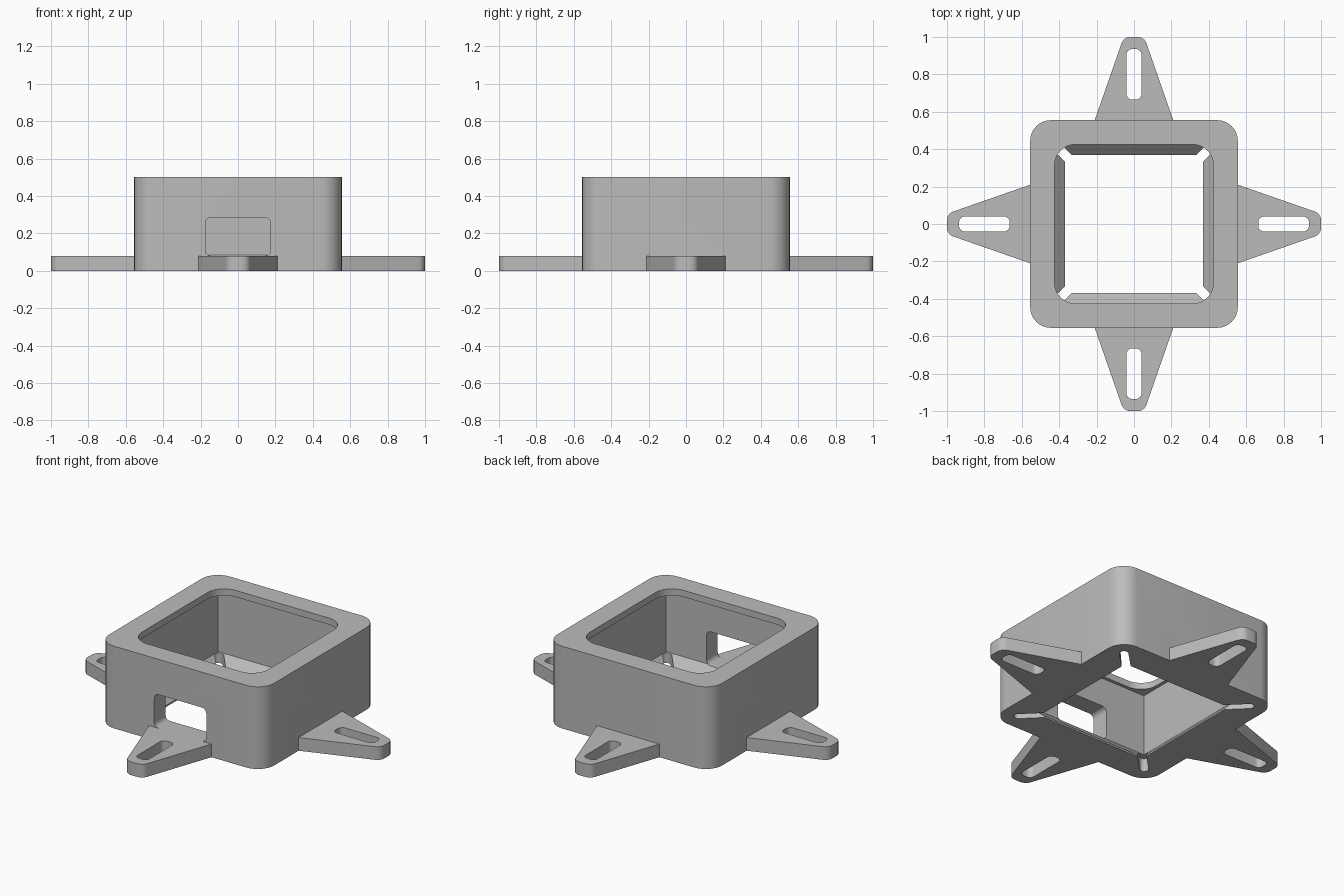
import bpy, bmesh, math
from mathutils import Matrix, Vector

if "Cube" in bpy.data.objects:
    bpy.data.objects.remove(bpy.data.objects["Cube"], do_unlink=True)

grey = bpy.data.materials.new("light_grey_plastic")
grey.use_nodes = True
COLOUR = (0.5, 0.5, 0.5, 1)
grey.diffuse_color = COLOUR
grey.node_tree.nodes["Principled BSDF"].inputs["Base Color"].default_value = COLOUR


def rounded(points, radius, steps=8):
    """Fillet the corners of a convex outline; radius may be one value per corner."""
    out = []
    for i, p in enumerate(points):
        r = radius[i] if isinstance(radius, list) else radius
        p = Vector(p)
        a = (Vector(points[i - 1]) - p).normalized()
        b = (Vector(points[(i + 1) % len(points)]) - p).normalized()
        if r == 0:
            out.append(p)
            continue
        half = a.angle(b) / 2
        centre = p + (a + b).normalized() * r / math.sin(half)
        start = p + a * r / math.tan(half) - centre
        end = p + b * r / math.tan(half) - centre
        for s in range(steps + 1):
            out.append(centre + start.slerp(end, s / steps).normalized() * r)
    return out


def rect(x0, x1, y0, y1):
    return [(x0, y0), (x1, y0), (x1, y1), (x0, y1)]


def loft(name, rings, matrix=Matrix()):
    """Closed solid through (outline, height) rings."""
    bm = bmesh.new()
    loops = [[bm.verts.new((p[0], p[1], z)) for p in pts] for pts, z in rings]
    for lo, hi in zip(loops, loops[1:]):
        for i in range(len(lo)):
            j = (i + 1) % len(lo)
            bm.faces.new((lo[i], lo[j], hi[j], hi[i]))
    bm.faces.new(loops[0][::-1])
    bm.faces.new(loops[-1])
    bmesh.ops.recalc_face_normals(bm, faces=bm.faces)
    bm.transform(matrix)
    mesh = bpy.data.meshes.new(name)
    bm.to_mesh(mesh)
    bm.free()
    mesh.materials.append(grey)
    obj = bpy.data.objects.new(name, mesh)
    bpy.context.collection.objects.link(obj)
    return obj


def combine(target, tool, operation):
    """Apply a boolean and discard the tool object."""
    mod = target.modifiers.new("combine", 'BOOLEAN')
    mod.operation, mod.object, mod.solver = operation, tool, 'EXACT'
    bpy.context.view_layer.objects.active = target
    bpy.ops.object.modifier_apply(modifier=mod.name)
    bpy.data.objects.remove(tool, do_unlink=True)


def prism(name, pts, z0, z1, matrix=Matrix()):
    return loft(name, [(pts, z0), (pts, z1)], matrix)


def square(h):
    return rect(-h, h, -h, h)


# Housing: rounded box, cavity with a chamfered bottom lip, rounded top opening
housing = prism("housing", rounded(square(0.555), 0.11), 0, 0.5)
cavity = loft("cavity_cutter", [(square(0.37), -0.1), (square(0.37), 0.01),
                                (square(0.445), 0.085), (square(0.445), 0.46)])
combine(housing, cavity, 'DIFFERENCE')
opening = prism("opening_cutter", rounded(square(0.425), 0.11), 0.4, 0.6)
combine(housing, opening, 'DIFFERENCE')

# Diagonal relief slots in the corners of the lip
for k in range(4):
    turn = Matrix.Rotation(math.radians(45 + 90 * k), 4, 'Z')
    slot = prism("corner_slot_cutter",
                 rounded(rect(0.3, 0.665, -0.025, 0.025), 0.0245), -0.1, 0.08, turn)
    combine(housing, slot, 'DIFFERENCE')

# Front window
stand = Matrix.Rotation(math.radians(90), 4, 'X')
window = prism("window_cutter", rounded(rect(-0.175, 0.175, 0.08, 0.285), 0.03),
               0.4, 0.7, stand)
combine(housing, window, 'DIFFERENCE')

# Four tapered mounting arms, each with a long slot
arm_outline = rounded([(0.5, -0.229), (0.555, -0.21), (1.0, -0.055),
                       (1.0, 0.055), (0.555, 0.21), (0.5, 0.229)],
                      [0, 0, 0.05, 0.05, 0, 0])
slot_outline = rounded(rect(0.665, 0.935, -0.04, 0.04), 0.03)
for k in range(4):
    turn = Matrix.Rotation(math.radians(90 * k), 4, 'Z')
    arm = prism("mounting_arm", arm_outline, 0, 0.08, turn)
    combine(arm, prism("arm_slot_cutter", slot_outline, -0.1, 0.2, turn), 'DIFFERENCE')
    combine(housing, arm, 'UNION')

bpy.ops.object.select_all(action='DESELECT')
housing.select_set(True)
bpy.context.view_layer.objects.active = housing
bpy.ops.object.shade_smooth_by_angle(angle=math.radians(30))
